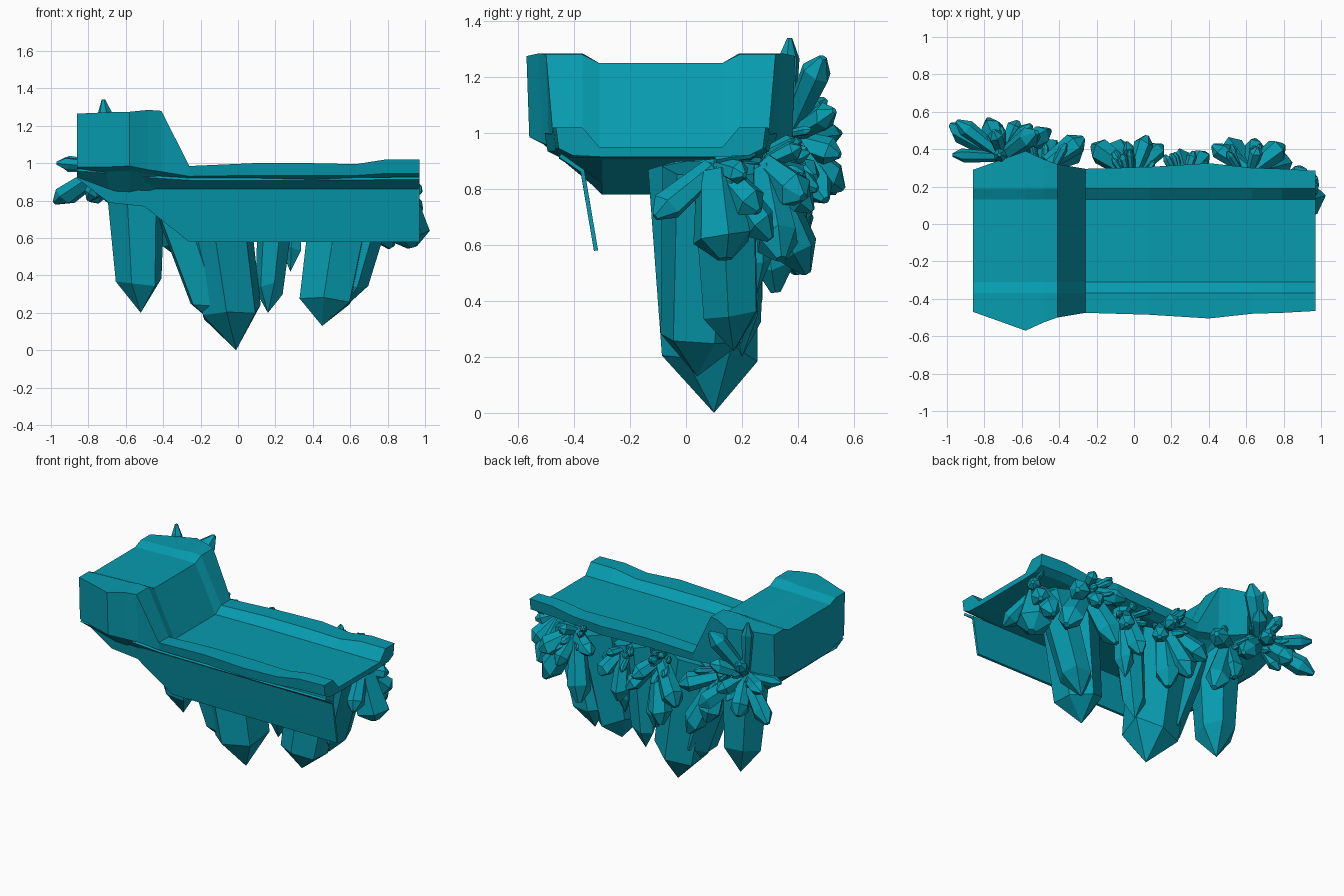
import bpy, bmesh, math, random
from mathutils import Vector

random.seed(7)
teal = bpy.data.materials.new("teal_crystal")
teal.diffuse_color = (0.002, 0.33, 0.43, 1)


def finish(bm, name):
    bmesh.ops.recalc_face_normals(bm, faces=bm.faces[:])
    me = bpy.data.meshes.new(name)
    bm.to_mesh(me)
    bm.free()
    ob = bpy.data.objects.new(name, me)
    me.materials.append(teal)
    bpy.context.collection.objects.link(ob)
    return ob


def loft(name, sections, closed):
    """Skin a list of cross-sections, each a list of (x, y, z)."""
    bm = bmesh.new()
    rings = [[bm.verts.new(p) for p in s] for s in sections]
    n = len(rings[0])
    for a, b in zip(rings, rings[1:]):
        for i in range(n if closed else n - 1):
            j = (i + 1) % n
            bm.faces.new((a[i], a[j], b[j], b[i]))
    if closed:
        bm.faces.new(rings[0])
        bm.faces.new(rings[-1])
    return finish(bm, name)


def add_crystal(bm, base, tip, r, base_scale=0.6, shoulder=0.72, blunt=0.0):
    """Six-sided crystal: base ring, uneven shoulder ring, pointed or blunt end."""
    base, tip = Vector(base), Vector(tip)
    d = tip - base
    rot = d.to_track_quat('Z', 'Y')
    spin = random.uniform(0, math.pi / 3)
    levels = [(0, base_scale, 0), (shoulder, 1, 0.05)]
    if blunt:
        levels.append((1, blunt, 0))
    rings = []
    for t, s, jit in levels:
        ring = []
        for k in range(6):
            a = spin + k * math.pi / 3
            rr = r * s * (1.0 if k % 2 else 0.9)
            z = d.length * (t + random.uniform(-jit, jit))
            ring.append(bm.verts.new(base + rot @ Vector((rr * math.cos(a), rr * math.sin(a), z))))
        rings.append(ring)
    bm.faces.new(rings[0])
    for a, b in zip(rings, rings[1:]):
        for i in range(6):
            j = (i + 1) % 6
            bm.faces.new((a[i], a[j], b[j], b[i]))
    if blunt:
        bm.faces.new(rings[-1])
    else:
        top = bm.verts.new(tip)
        for i in range(6):
            bm.faces.new((rings[1][i], rings[1][(i + 1) % 6], top))


def cluster(name, centre, tips, small=9):
    """Bouquet of crystals from one centre, with small ones scattered between."""
    bm = bmesh.new()
    c = Vector(centre)
    for x, y, z, r in tips:
        t = Vector((x, y, z))
        add_crystal(bm, c.lerp(t, 0.08), t, r, 0.7, 0.78, 0.25)
    for _ in range(small):
        d = Vector((random.uniform(-1, 1), random.uniform(0.5, 1), random.uniform(-0.8, 0.6))).normalized()
        add_crystal(bm, c + Vector((d.x * 0.08, 0, d.z * 0.08)), c + d * random.uniform(0.13, 0.2),
                    random.uniform(0.018, 0.028), 0.75, 0.78, 0.3)
    return finish(bm, name)


# Lounge deck: raised head, sloped step, dished seat with a rim on both sides
CY = -0.09
# x, half width, rim z, dish z, rim bottom z, underside z
STATIONS = [
    (-0.86, 0.38, 1.265, 1.24, 0.98, 0.925),
    (-0.70, 0.437, 1.272, 1.245, 0.98, 0.79),
    (-0.58, 0.48, 1.275, 1.25, 0.985, 0.785),
    (-0.48, 0.435, 1.285, 1.25, 0.965, 0.78),
    (-0.41, 0.41, 1.28, 1.25, 0.955, 0.82),
    (-0.26, 0.385, 0.985, 0.945, 0.93, 0.905),
    (0.08, 0.395, 1.0, 0.95, 0.935, 0.91),
    (0.40, 0.415, 1.0, 0.95, 0.935, 0.91),
    (0.63, 0.39, 0.995, 0.95, 0.935, 0.91),
    (0.79, 0.385, 1.02, 0.95, 0.945, 0.915),
    (0.97, 0.375, 1.02, 0.95, 0.945, 0.915),
]
deck = []
for x, h, zr, zs, zb, zk in STATIONS:
    half = [(0.22, zs), (0.28, zr), (h, zr), (h - 0.01, zb), (h - 0.06, zb - 0.025), (0.21, zk)]
    deck.append([(x, CY + y, z) for y, z in half] + [(x, CY - y, z) for y, z in reversed(half)])
loft("lounge_deck", deck, True)

# Thin front skirt hanging under the rim, curving inward as it drops
skirt = []
for x, top, bottom in ((-0.86, 0.965, 0.92), (-0.69, 0.95, 0.79), (-0.50, 0.93, 0.77),
                       (-0.26, 0.915, 0.58), (0.40, 0.915, 0.58), (0.97, 0.92, 0.58)):
    knee = max(0.865, bottom + 0.01)
    zs = [knee, (knee + bottom) / 2, bottom]
    skirt.append([(x, -0.45, top)] + [(x, -0.37 + (0.865 - z) * 0.17, z) for z in zs])
sk = loft("front_skirt", skirt, False)
sol = sk.modifiers.new("thickness", 'SOLIDIFY')
sol.thickness = 0.015
sol.offset = 0

# Large hanging crystals that act as legs: base, tip, radius, base scale, shoulder
LEGS = [
    ((-0.14, 0.07, 0.88), (-0.01, 0.10, 0.0), 0.18, 1.15, 0.80),
    ((-0.34, 0.09, 0.85), (-0.09, 0.09, 0.11), 0.13, 1.2, 0.80),
    ((-0.54, 0.13, 0.92), (-0.52, 0.16, 0.20), 0.13, 1.3, 0.78),
    ((0.22, 0.19, 0.89), (0.16, 0.20, 0.20), 0.08, 1.4, 0.80),
    ((0.57, 0.08, 0.87), (0.45, 0.04, 0.13), 0.155, 1.2, 0.80),
    ((0.74, 0.14, 0.87), (0.56, 0.17, 0.22), 0.11, 1.15, 0.78),
    ((0.30, 0.25, 0.89), (0.28, 0.25, 0.42), 0.06, 1.0, 0.75),
]
for i, (b, t, r, s, sh) in enumerate(LEGS):
    bm = bmesh.new()
    add_crystal(bm, b, t, r, s, sh)
    finish(bm, f"leg_crystal_{i + 1}")

# Crystal bouquets along the back edge and the foot end
cluster("head_cluster", (-0.70, 0.36, 0.98), [
    (-0.98, 0.53, 0.79, 0.065), (-0.97, 0.37, 1.0, 0.04), (-0.95, 0.55, 1.0, 0.05),
    (-0.78, 0.56, 0.80, 0.065), (-0.72, 0.37, 1.34, 0.04), (-0.52, 0.49, 1.27, 0.06),
    (-0.55, 0.53, 1.08, 0.05), (-0.62, 0.55, 0.92, 0.055), (-0.80, 0.42, 0.80, 0.05),
    (-0.45, 0.50, 0.76, 0.065), (-0.75, 0.50, 1.12, 0.045)])
cluster("side_head_cluster", (-0.48, 0.31, 0.90), [
    (-0.27, 0.46, 0.84, 0.065), (-0.30, 0.40, 0.50, 0.08), (-0.45, 0.42, 0.62, 0.075)], 5)
cluster("middle_cluster", (0.0, 0.27, 0.87), [
    (-0.22, 0.42, 0.66, 0.075), (-0.10, 0.41, 0.50, 0.08), (0.07, 0.47, 0.80, 0.055),
    (0.15, 0.42, 0.68, 0.055), (0.0, 0.32, 0.43, 0.08), (-0.04, 0.44, 0.93, 0.03)])
cluster("gap_cluster", (0.28, 0.26, 0.86), [
    (0.38, 0.38, 0.70, 0.055), (0.25, 0.36, 0.55, 0.065), (0.32, 0.39, 0.86, 0.03)], 4)
cluster("foot_cluster", (0.62, 0.28, 0.89), [
    (0.42, 0.42, 0.84, 0.055), (0.50, 0.43, 0.50, 0.08), (0.80, 0.42, 0.77, 0.07),
    (0.82, 0.34, 0.55, 0.085), (0.66, 0.41, 0.95, 0.04), (0.65, 0.45, 0.72, 0.055)])
cluster("end_cluster", (0.85, 0.11, 0.885), [
    (0.93, 0.14, 0.55, 0.115), (0.94, -0.11, 0.70, 0.06), (0.96, 0.26, 0.72, 0.065),
    (0.98, 0.21, 0.85, 0.045), (0.89, 0.30, 0.62, 0.07)], 3)
